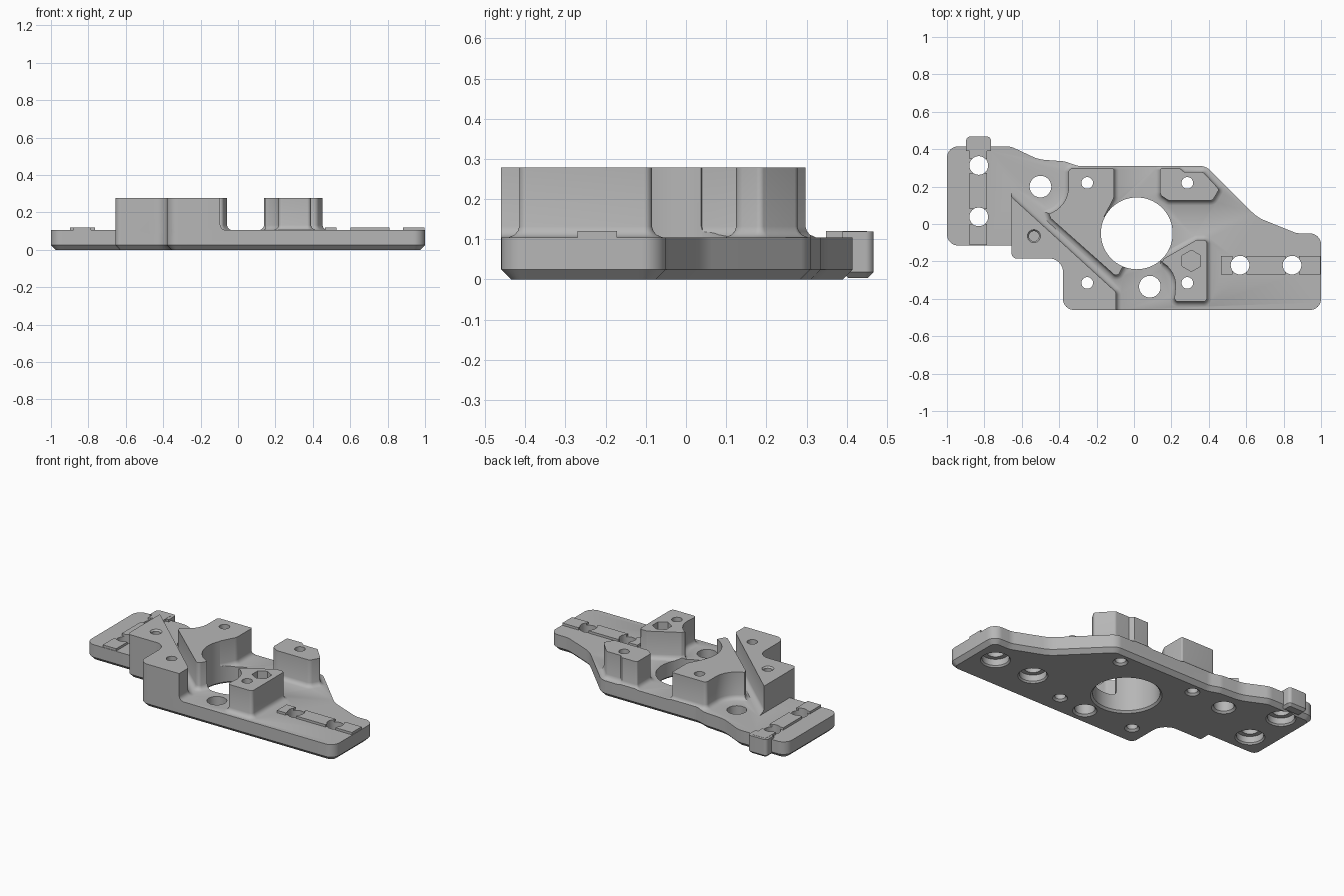
import bpy, bmesh, math
from mathutils import Vector

cube = bpy.data.objects.get("Cube")
if cube:
    bpy.data.objects.remove(cube, do_unlink=True)

metal = bpy.data.materials.new("plain grey")
metal.use_nodes = True
GREY = (0.47, 0.47, 0.47, 1)
metal.diffuse_color = GREY
metal.node_tree.nodes["Principled BSDF"].inputs["Base Color"].default_value = GREY


def rounded(corners, steps=8):
    """Outline from (x, y, radius) corners, counter-clockwise."""
    out = []
    for i, (x, y, r) in enumerate(corners):
        p = Vector((x, y))
        if r == 0:
            out.append(p)
            continue
        a = (Vector(corners[i - 1][:2]) - p).normalized()
        b = (Vector(corners[(i + 1) % len(corners)][:2]) - p).normalized()
        half = a.angle(b) / 2
        t = r / math.tan(half)
        c = p + (a + b).normalized() * (r / math.sin(half))
        s, e = p + a * t - c, p + b * t - c
        out += [c + s.lerp(e, k / steps).normalized() * r for k in range(steps + 1)]
    area = sum(out[i - 1].x * p.y - p.x * out[i - 1].y for i, p in enumerate(out))
    return out if area > 0 else out[::-1]


def circle(x, y, r, sides=40, turn=0):
    return [Vector((x + r * math.cos(turn + k * math.tau / sides),
                    y + r * math.sin(turn + k * math.tau / sides))) for k in range(sides)]


def box(x0, x1, y0, y1):
    return rounded([(x0, y0, 0), (x1, y0, 0), (x1, y1, 0), (x0, y1, 0)])


def grow(pts, d):
    """Offset an outline outward by d."""
    out = []
    for i, p in enumerate(pts):
        u = (p - pts[i - 1]).normalized()
        v = (pts[(i + 1) % len(pts)] - p).normalized()
        n1, n2 = Vector((u.y, -u.x)), Vector((v.y, -v.x))
        out.append(p + (n1 + n2) * (d / max(1 + n1.dot(n2), 0.35)))
    return out


def loft(name, pts, rows, min_x=-9):
    """Solid with one ring of the outline per (z, offset) row."""
    bm = bmesh.new()
    rings = [[bm.verts.new((max(p.x, min_x), p.y, z)) for p in grow(pts, d)] for z, d in rows]
    bm.faces.new(rings[0][::-1])
    bm.faces.new(rings[-1])
    for lo, hi in zip(rings, rings[1:]):
        for i in range(len(pts)):
            bm.faces.new((lo[i - 1], lo[i], hi[i], hi[i - 1]))
    bmesh.ops.recalc_face_normals(bm, faces=bm.faces)
    mesh = bpy.data.meshes.new(name)
    bm.to_mesh(mesh)
    bm.free()
    mesh.materials.append(metal)
    ob = bpy.data.objects.new(name, mesh)
    bpy.context.collection.objects.link(ob)
    return ob


def combine(target, other, mode, keep=False):
    mod = target.modifiers.new("combine", 'BOOLEAN')
    mod.operation, mod.solver, mod.object = mode, 'EXACT', other
    bpy.context.view_layer.objects.active = target
    bpy.ops.object.modifier_apply(modifier=mod.name)
    if not keep:
        bpy.data.objects.remove(other, do_unlink=True)


TOP, BOSS, PAD = 0.105, 0.278, 0.12

# Base plate with a chamfered lower edge
outline = rounded([
    (-1, -.115, .06), (-.655, -.115, 0), (-.655, -.185, .03), (-.38, -.185, .07),
    (-.38, -.46, .06), (1, -.46, .06), (1, -.05, .06), (.87, -.05, .1),
    (.66, .035, .2), (.385, .31, .08), (-.3, .31, .1), (-.37, .335, .1),
    (-.51, .345, .2), (-.66, .415, .1), (-1, .415, .06)])
plate = loft("mounting_plate", outline, [(0, -.025), (.025, 0), (TOP, 0)])

# Tall bosses, flared where they meet the plate and trimmed to its outline
envelope = loft("boss_trim", outline, [(-.1, 0), (.5, 0)])
envelope.hide_render = True
flare = [(.06, .026), (TOP, .026), (.111, .012), (.12, .004), (.132, 0), (BOSS, 0)]
bosses = {
    "front_corner_boss": [(-.655, .145, 0), (-.095, -.365, .03), (-.095, -.5, 0), (-.655, -.5, 0)],
    "centre_boss": [(-.35, .297, .02), (-.35, .09, .15), (-.455, .055, 0), (-.445, .03, 0),
                    (-.09, -.285, .02), (-.05, -.21, 0), (.01, -.05, 0), (-.16, .04, 0),
                    (-.107, .14, .05), (-.107, .297, .01)],
    "back_boss": [(.14, .297, .01), (.14, .155, .03), (.185, .125, .03), (.42, .125, .03),
                  (.455, .185, .015), (.37, .277, .02), (.27, .277, 0), (.245, .297, 0)],
    "front_boss": [(.39, -.085, .02), (.39, -.415, .02), (.215, -.415, .02),
                   (.23, -.245, .14), (.15, -.205, 0), (.16, -.185, 0), (.335, -.085, .02)],
}
for name, corners in bosses.items():
    boss = loft(name, rounded(corners), flare, -.655 if "corner" in name else -9)
    combine(boss, envelope, 'INTERSECT', keep=True)
    combine(plate, boss, 'UNION')
bpy.data.objects.remove(envelope, do_unlink=True)

# Locating pads on both rails, and the tab past the back edge
for x0, x1 in [(.465, .527), (.602, .81), (.882, .997)]:
    combine(plate, loft("rail_pad", box(x0, x1, -.27, -.172), [(.07, 0), (PAD, 0)]), 'UNION')
for y0, y1 in [(-.112, 0), (.08, .272), (.348, .45)]:
    combine(plate, loft("rail_pad", box(-.88, -.785, y0, y1), [(.07, 0), (PAD, 0)]), 'UNION')
tab = rounded([(-.897, .39, 0), (-.765, .39, 0), (-.765, .467, .02), (-.897, .467, .02)])
combine(plate, loft("back_tab", tab, [(.003, -.015), (.018, 0), (PAD - .001, 0)]), 'UNION')

# Through holes with a small lower chamfer: x, y, radius
through = [(.015, -.05, .192), (-.5, .2, .058), (.085, -.335, .058)]
through += [(x, y, .031) for x in (-.25, .285) for y in (.22, -.315)]
for x, y, r in through:
    hole = loft("hole_cutter", circle(x, y, r, 64 if r > .1 else 32),
                [(-.02, .012), (0, .012), (.012, 0), (.4, 0)])
    combine(plate, hole, 'DIFFERENCE')

# Rail bolt holes with counterbores underneath
for x, y in [(-.83, .313), (-.83, .038), (.567, -.22), (.845, -.22)]:
    hole = loft("bolt_cutter", circle(x, y, .05, 32),
                [(-.02, .036), (0, .036), (.01, .028), (.05, .028), (.0501, 0), (.4, 0)])
    combine(plate, hole, 'DIFFERENCE')

# Blind hexagonal pocket and blind pin hole
combine(plate, loft("hex_cutter", circle(.307, -.197, .057, 6, math.pi / 2),
                    [(.15, 0), (.4, 0)]), 'DIFFERENCE')
combine(plate, loft("pin_cutter", circle(-.535, -.065, .027, 24),
                    [(.15, 0), (BOSS - .01, 0), (BOSS + .01, .016)]), 'DIFFERENCE')

bpy.ops.object.select_all(action='DESELECT')
plate.select_set(True)
bpy.context.view_layer.objects.active = plate
bpy.ops.object.shade_smooth_by_angle(angle=math.radians(30))
